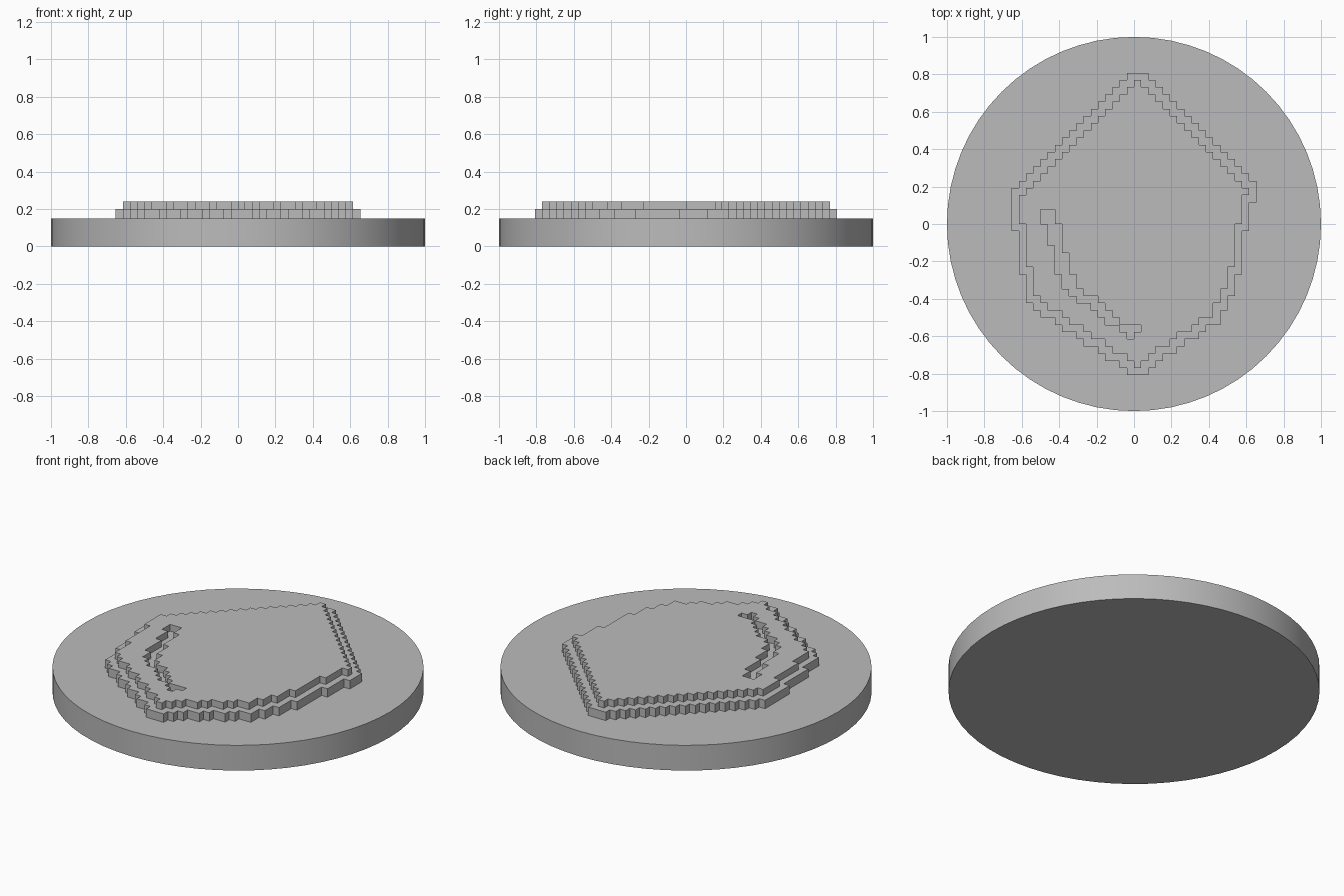
import bpy
import bmesh
import math

if "Cube" in bpy.data.objects:
    bpy.data.objects.remove(bpy.data.objects["Cube"])

CELL = 0.0385

# Single plain grey material
grey = bpy.data.materials.new("plain grey")
grey.use_nodes = True
colour = (0.5, 0.5, 0.5, 1)
grey.diffuse_color = colour
grey.node_tree.nodes["Principled BSDF"].inputs["Base Color"].default_value = colour


def runs(top, pairs):
    """Expand (count, value) pairs downwards from the top row."""
    values = {}
    for count, value in pairs:
        for _ in range(count):
            values[top] = value
            top -= 1
    return values


def fill(left, right):
    return {(i, j) for j in left for i in range(left[j], right[j])}


def layer(name, cells, z0, z1):
    """Extrude a set of square cells into one stepped slab."""
    bm = bmesh.new()
    corners = {}

    def corner(i, j):
        if (i, j) not in corners:
            corners[i, j] = bm.verts.new((i * CELL, j * CELL, z0))
        return corners[i, j]

    for i, j in sorted(cells):
        bm.faces.new([corner(i, j), corner(i, j + 1),
                      corner(i + 1, j + 1), corner(i + 1, j)])
    grown = bmesh.ops.extrude_face_region(bm, geom=bm.faces[:], use_keep_orig=True)
    raised = [v for v in grown["geom"] if isinstance(v, bmesh.types.BMVert)]
    bmesh.ops.translate(bm, verts=raised, vec=(0, 0, z1 - z0))
    bmesh.ops.recalc_face_normals(bm, faces=bm.faces[:])
    mesh = bpy.data.meshes.new(name)
    bm.to_mesh(mesh)
    bm.free()
    mesh.materials.append(grey)
    obj = bpy.data.objects.new(name, mesh)
    bpy.context.collection.objects.link(obj)
    return obj


# Round base
bpy.ops.mesh.primitive_cylinder_add(vertices=64, radius=1, depth=0.15,
                                    location=(0, 0, 0.075))
base = bpy.context.object
base.name = "round_base"
base.data.materials.append(grey)
bpy.ops.object.shade_smooth_by_angle(angle=math.radians(30))

# Gem outline: straight upper diagonals, then stepped lower sides
left = {j: j - 19 for j in range(4, 20)}
right = {j: 20 - j for j in range(5, 20)}
left.update(runs(3, [(4, -16), (6, -15), (4, -14), (1, -13), (1, -12), (1, -10),
                     (1, -9), (1, -7), (1, -6), (1, -4), (1, -3), (1, -1), (1, 0)]))
right.update(runs(4, [(1, 16), (4, 15), (6, 14), (3, 13), (2, 12), (2, 11),
                      (1, 9), (1, 8), (1, 6), (1, 5), (1, 3), (1, 2), (1, 1)]))
gem = fill(left, right)

# Highlight groove running along the lower left side
groove = fill(
    runs(1, [(2, -13), (3, -12), (4, -11), (2, -10), (1, -9), (1, -8),
             (1, -6), (1, -5), (1, -4), (1, -2), (1, -1)]),
    runs(1, [(2, -11), (4, -10), (3, -9), (2, -8), (1, -7), (1, -5),
             (1, -4), (1, -3), (1, -2), (1, 1), (1, 0)]))

# Lower slab is the gem outline grown by one cell all round
border = {(i + a, j + b) for i, j in gem for a in (-1, 0, 1) for b in (-1, 0, 1)}
layer("lower_gem_slab", border, 0.15, 0.2)
layer("upper_gem_slab", gem - groove, 0.2, 0.24)
